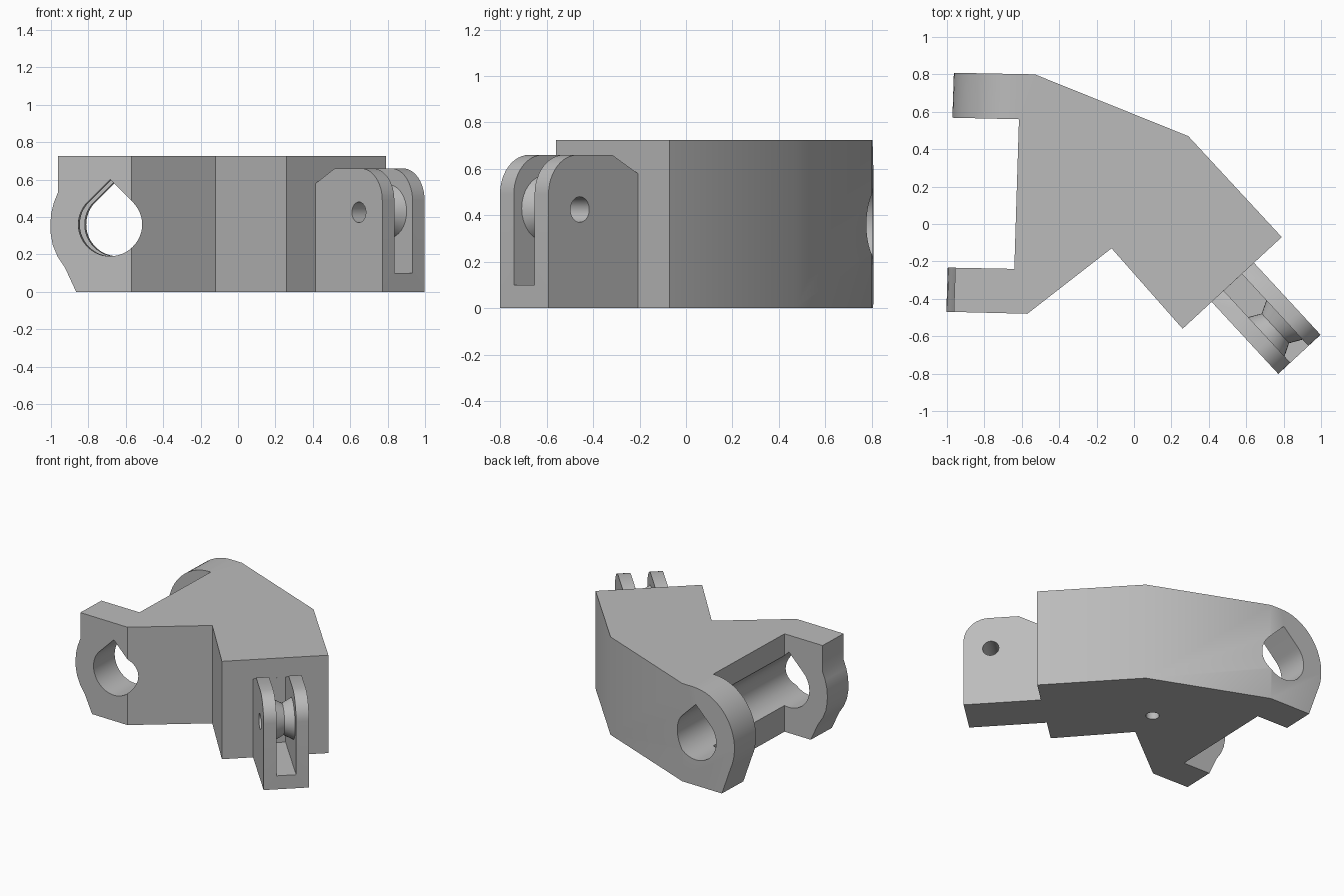
import bpy, bmesh
from math import sin, cos, pi, radians
from mathutils import Vector, Matrix

if "Cube" in bpy.data.objects:
    bpy.data.objects.remove(bpy.data.objects["Cube"])

grey = bpy.data.materials.new("plain grey")
grey.use_nodes = True
grey.diffuse_color = (0.5, 0.5, 0.5, 1)
grey.node_tree.nodes["Principled BSDF"].inputs["Base Color"].default_value = (0.5, 0.5, 0.5, 1)


def loft(name, rings):
    """Closed solid through rings of matching points, capped at both ends."""
    bm = bmesh.new()
    loops = [[bm.verts.new(p) for p in ring] for ring in rings]
    for a, b in zip(loops, loops[1:]):
        for i in range(len(a)):
            j = (i + 1) % len(a)
            bm.faces.new((a[i], a[j], b[j], b[i]))
    bm.faces.new(loops[0])
    bm.faces.new(loops[-1])
    bmesh.ops.recalc_face_normals(bm, faces=bm.faces)
    mesh = bpy.data.meshes.new(name)
    bm.to_mesh(mesh)
    bm.free()
    mesh.materials.append(grey)
    obj = bpy.data.objects.new(name, mesh)
    bpy.context.collection.objects.link(obj)
    return obj


def prism(name, pts, place, lo, hi):
    return loft(name, [[place(u, v, w) for u, v in pts] for w in (lo, hi)])


def arc(cx, cy, rx, ry, start, end, steps):
    angles = [radians(start + (end - start) * i / steps) for i in range(steps + 1)]
    return [(cx + rx * cos(a), cy + ry * sin(a)) for a in angles]


def circle(cx, cy, r, steps=32):
    return arc(cx, cy, r, r, 0, 360, steps)[:-1]


def cut(obj, cutters):
    """Subtract the cutters, bake the result and drop the cutters."""
    for c in cutters:
        mod = obj.modifiers.new("cut", 'BOOLEAN')
        mod.operation = 'DIFFERENCE'
        mod.solver = 'EXACT'
        mod.object = c
    bpy.context.view_layer.update()
    graph = bpy.context.evaluated_depsgraph_get()
    mesh = bpy.data.meshes.new_from_object(obj.evaluated_get(graph))
    obj.modifiers.clear()
    obj.data = mesh
    mesh.name = obj.name
    for c in cutters:
        bpy.data.objects.remove(c)


def upright(x, y, z):
    return (x, y, z)


def arm_space(x, z, y):
    # Arm features follow a slightly skewed hinge axis
    return (x + 0.033 * y, y, z)


# Body with both hinge arms
outline = [(-1.05, 0.81), (-0.53, 0.80), (0.29, 0.47), (0.79, -0.07), (0.26, -0.56),
           (-0.12, -0.13), (-0.57, -0.48), (-1.05, -0.468), (-1.05, -0.232),
           (-0.64, -0.24), (-0.615, 0.56), (-1.05, 0.57)]
body = prism("body", outline, upright, 0, 0.725)

# Arm end shapes
front_end = [(-1.3, -0.1), (-0.85, -0.1), (-0.85, 0), (-0.91, 0.13), (-0.95, 0.19),
             (-0.975, 0.25), (-0.986, 0.31), (-0.988, 0.36), (-0.983, 0.42),
             (-0.97, 0.475), (-0.948, 0.53), (-0.948, 0.9), (-1.3, 0.9)]
rear_end = ([(-1.3, 0.9), (-0.645, 0.9)] + arc(-0.645, 0.36, 0.345, 0.365, 90, 205, 20)
            + [(-0.885, 0), (-0.885, -0.1), (-1.3, -0.1)])

# Teardrop hinge bore
teardrop = arc(-0.668, 0.36, 0.17, 0.17, 135, 405, 36) + [(-0.668, 0.6)]

cut(body, [
    prism("front_end_cutter", front_end, arm_space, -0.7, 0),
    prism("rear_end_cutter", rear_end, arm_space, 0.4, 1.0),
    prism("bore_cutter", teardrop, arm_space, -0.7, 1.0),
    prism("base_hole_cutter", circle(-0.07, 0.11, 0.045), upright, -0.1, 0.3),
])

# Clevis frame: outward from the body face, sideways along it
out = Vector((0.68, -0.735, 0)).normalized()
side = Vector((0.735, 0.68, 0)).normalized()
origin = out * 0.588 + side * 0.176


def clevis_space(n, z, t):
    return origin + out * n + side * t + Vector((0, 0, z))


# Clevis fork
fork_profile = ([(-0.02, 0), (0.524, 0)] + arc(0.354, 0.49, 0.17, 0.17, 0, 90, 12)
                + [(0.15, 0.66), (0, 0.58), (-0.02, 0.58)])
fork = prism("clevis_fork", fork_profile, clevis_space, -0.154, 0.154)
slot = [(0, 0.1), (0.7, 0.1), (0.7, 0.9), (0, 0.9)]
pin_hole = circle(0.34, 0.425, 0.055)
cut(fork, [prism("slot_cutter", slot, clevis_space, -0.066, 0.066),
           prism("pin_cutter", pin_hole, clevis_space, -0.3, 0.3)])

# Grooved spool between the fork plates
spool = loft("clevis_spool", [[clevis_space(n, z, t) for n, z in circle(0.335, 0.43, r)]
                              for t, r in ((-0.07, 0.145), (0, 0.108), (0.07, 0.145))])
cut(spool, [prism("spool_pin_cutter", pin_hole, clevis_space, -0.3, 0.3)])

# Smooth curves, crisp corners
for obj in (body, fork, spool):
    bpy.ops.object.select_all(action='DESELECT')
    obj.select_set(True)
    bpy.context.view_layer.objects.active = obj
    bpy.ops.object.shade_smooth_by_angle(angle=radians(30))
